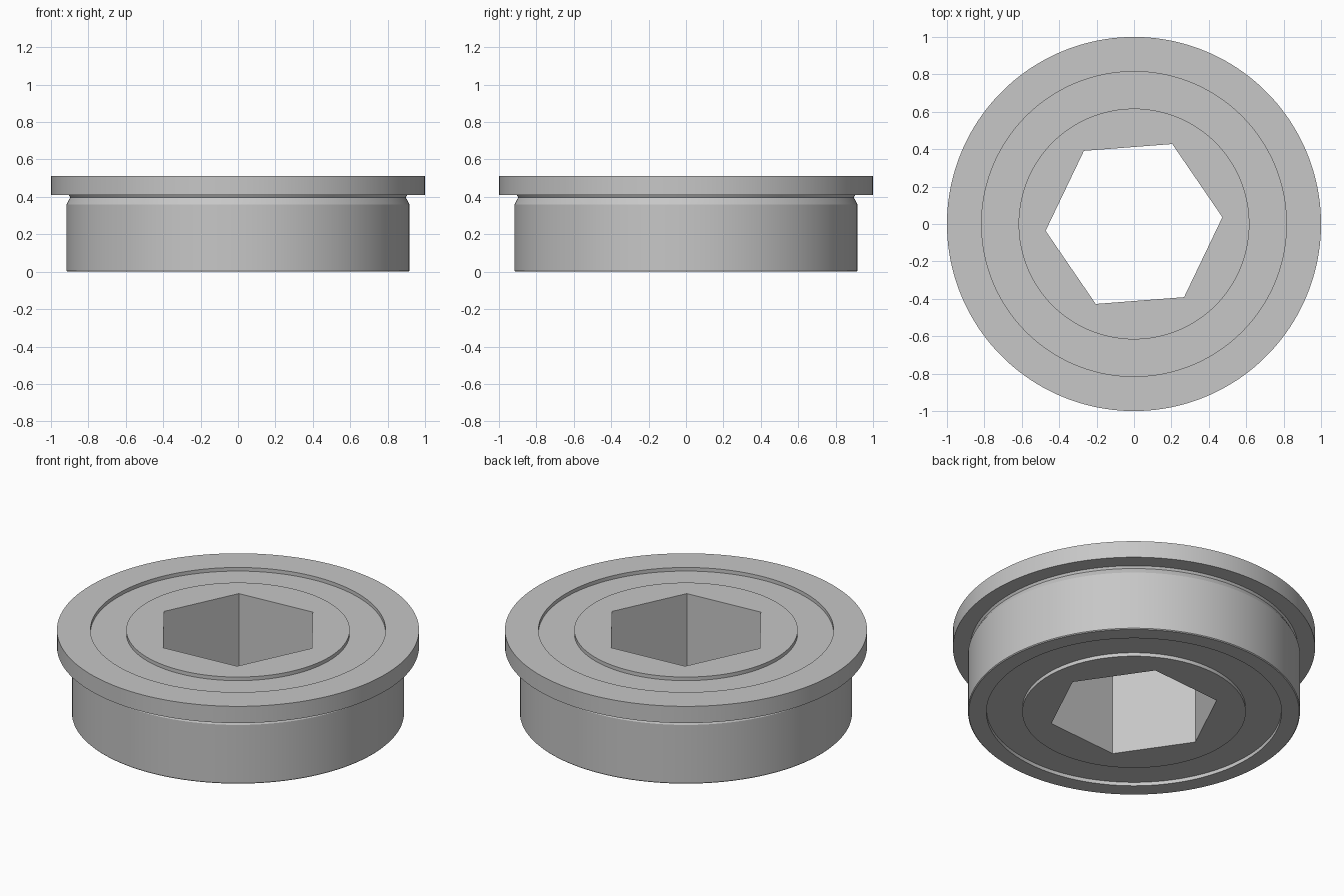
import bpy
import bmesh
from math import cos, sin, pi, radians

if "Cube" in bpy.data.objects:
    bpy.data.objects.remove(bpy.data.objects["Cube"], do_unlink=True)

SEGMENTS = 192
TURN = radians(4.4)      # rotation of the hex bore
HEIGHT = 0.512
RECESS = 0.022
SHIELD_IN, SHIELD_OUT = 0.617, 0.815

steel = bpy.data.materials.new("steel grey")
steel.use_nodes = True
colour = (0.57, 0.57, 0.57, 1)
steel.diffuse_color = colour
steel.node_tree.nodes["Principled BSDF"].inputs["Base Color"].default_value = colour


def round_section(radius, angle):
    return radius


def hex_section(radius, angle):
    """Distance to a hexagon whose corners lie at the given radius."""
    return radius * cos(pi / 6) / cos(angle % (pi / 3) - pi / 6)


def lathe(name, profile):
    """Sweep a closed profile of (radius, height, section) around z."""
    bm = bmesh.new()
    loops = []
    for radius, z, section in profile:
        loop = []
        for i in range(SEGMENTS):
            a = 2 * pi * i / SEGMENTS
            r = section(radius, a)
            loop.append(bm.verts.new((r * cos(a + TURN), r * sin(a + TURN), z)))
        loops.append(loop)
    for k, low in enumerate(loops):
        high = loops[(k + 1) % len(loops)]
        for i in range(SEGMENTS):
            j = (i + 1) % SEGMENTS
            bm.faces.new((low[i], low[j], high[j], high[i]))
    bmesh.ops.recalc_face_normals(bm, faces=bm.faces)
    mesh = bpy.data.meshes.new(name)
    bm.to_mesh(mesh)
    bm.free()
    mesh.materials.append(steel)
    obj = bpy.data.objects.new(name, mesh)
    bpy.context.collection.objects.link(obj)
    bpy.ops.object.select_all(action="DESELECT")
    obj.select_set(True)
    bpy.context.view_layer.objects.active = obj
    bpy.ops.object.shade_smooth_by_angle(angle=radians(25))


def round_ring(name, points):
    lathe(name, [(r, z, round_section) for r, z in points])


# Outer ring with flange and relief groove below it
round_ring("outer_ring", [
    (SHIELD_OUT, 0), (0.912, 0), (0.917, 0.005), (0.917, 0.36),
    (0.904, 0.385), (0.897, 0.397), (0.905, 0.41),
    (1, 0.41), (1, HEIGHT), (SHIELD_OUT, HEIGHT),
])

# Recessed shields on both sides
for name, z in (("lower_shield", RECESS), ("upper_shield", HEIGHT - RECESS - 0.03)):
    round_ring(name, [
        (SHIELD_IN, z), (SHIELD_OUT, z), (SHIELD_OUT, z + 0.03), (SHIELD_IN, z + 0.03),
    ])

# Inner ring with hexagonal bore
lathe("inner_ring", [
    (0.474, 0, hex_section), (SHIELD_IN, 0, round_section),
    (SHIELD_IN, HEIGHT, round_section), (0.474, HEIGHT, hex_section),
])
